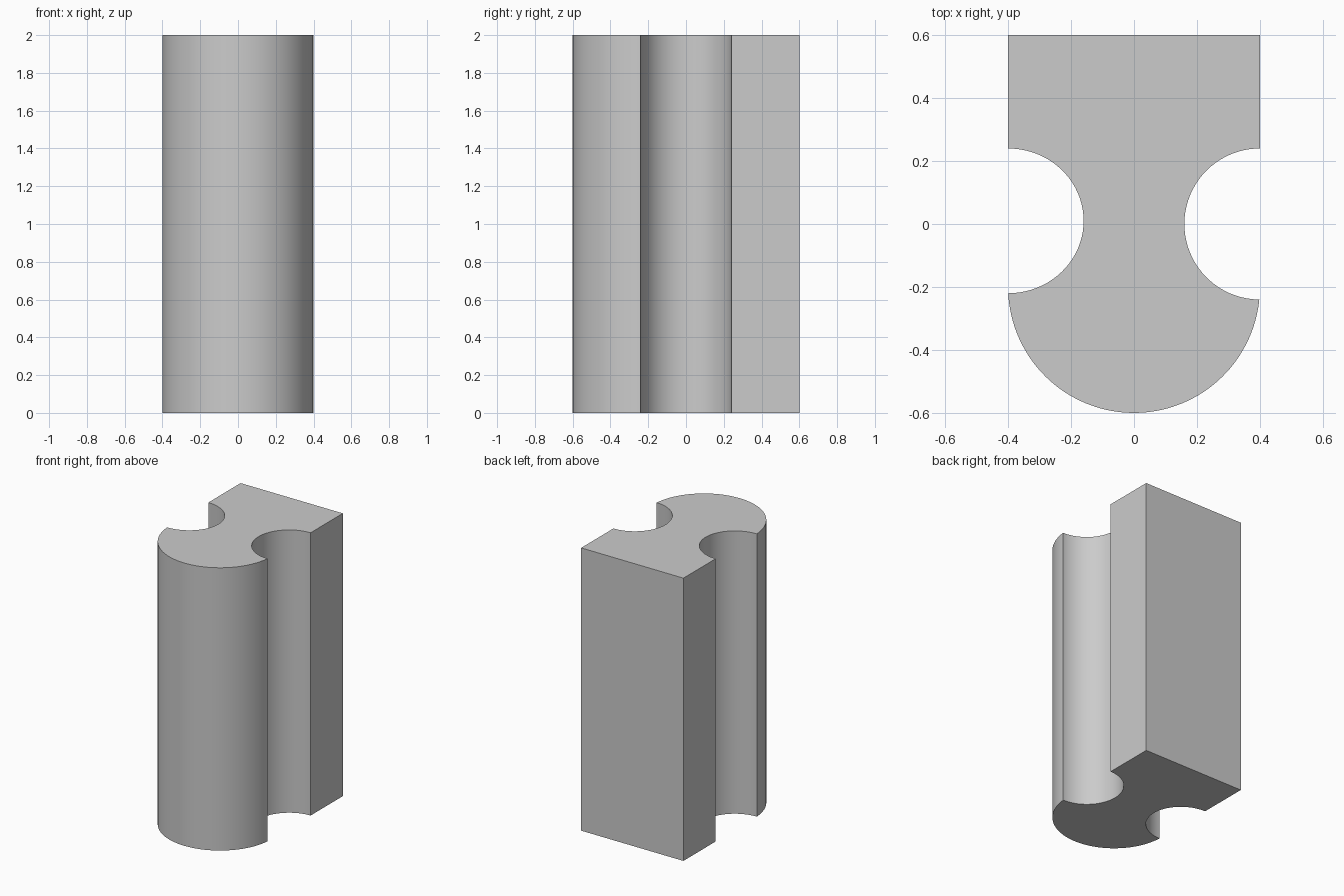
import bpy
import bmesh
from math import cos, sin, pi, radians

HEIGHT = 2.0
HALF_WIDTH = 0.4

cube = bpy.data.objects.get("Cube")
if cube:
    bpy.data.objects.remove(cube, do_unlink=True)


def arc(cx, cy, rx, ry, start, end, steps):
    """Points along an elliptical arc, angles in degrees."""
    angles = [radians(start + (end - start) * i / steps) for i in range(steps + 1)]
    return [(cx + rx * cos(a), cy + ry * sin(a)) for a in angles]


# Outline: rectangular back, a round groove on each side, round front
outline = [(HALF_WIDTH, 0.6), (-HALF_WIDTH, 0.6)]
outline += arc(-HALF_WIDTH, 0.01, 0.24, 0.23, 90, -90, 40)
outline += arc(0, -0.2, HALF_WIDTH, 0.4, 183, 354.3, 64)
outline += arc(HALF_WIDTH, 0, 0.24, 0.24, 269, 90, 40)

# Extrude the outline upwards
bm = bmesh.new()
base = bm.faces.new([bm.verts.new((x, y, 0)) for x, y in outline])
result = bmesh.ops.extrude_face_region(bm, geom=[base], use_keep_orig=True)
top = [v for v in result["geom"] if isinstance(v, bmesh.types.BMVert)]
bmesh.ops.translate(bm, verts=top, vec=(0, 0, HEIGHT))
bmesh.ops.remove_doubles(bm, verts=bm.verts[:], dist=0.0005)
bmesh.ops.recalc_face_normals(bm, faces=bm.faces[:])
mesh = bpy.data.meshes.new("grooved_bar")
bm.to_mesh(mesh)
bm.free()

bar = bpy.data.objects.new("grooved_bar", mesh)
bpy.context.collection.objects.link(bar)

# Plain grey
grey = bpy.data.materials.new("grey")
grey.use_nodes = True
colour = (0.6, 0.6, 0.6, 1)
grey.diffuse_color = colour
grey.node_tree.nodes["Principled BSDF"].inputs["Base Color"].default_value = colour
mesh.materials.append(grey)

# Smooth curves, sharp edges
bpy.ops.object.select_all(action="DESELECT")
bar.select_set(True)
bpy.context.view_layer.objects.active = bar
bpy.ops.object.shade_smooth_by_angle(angle=radians(30))
